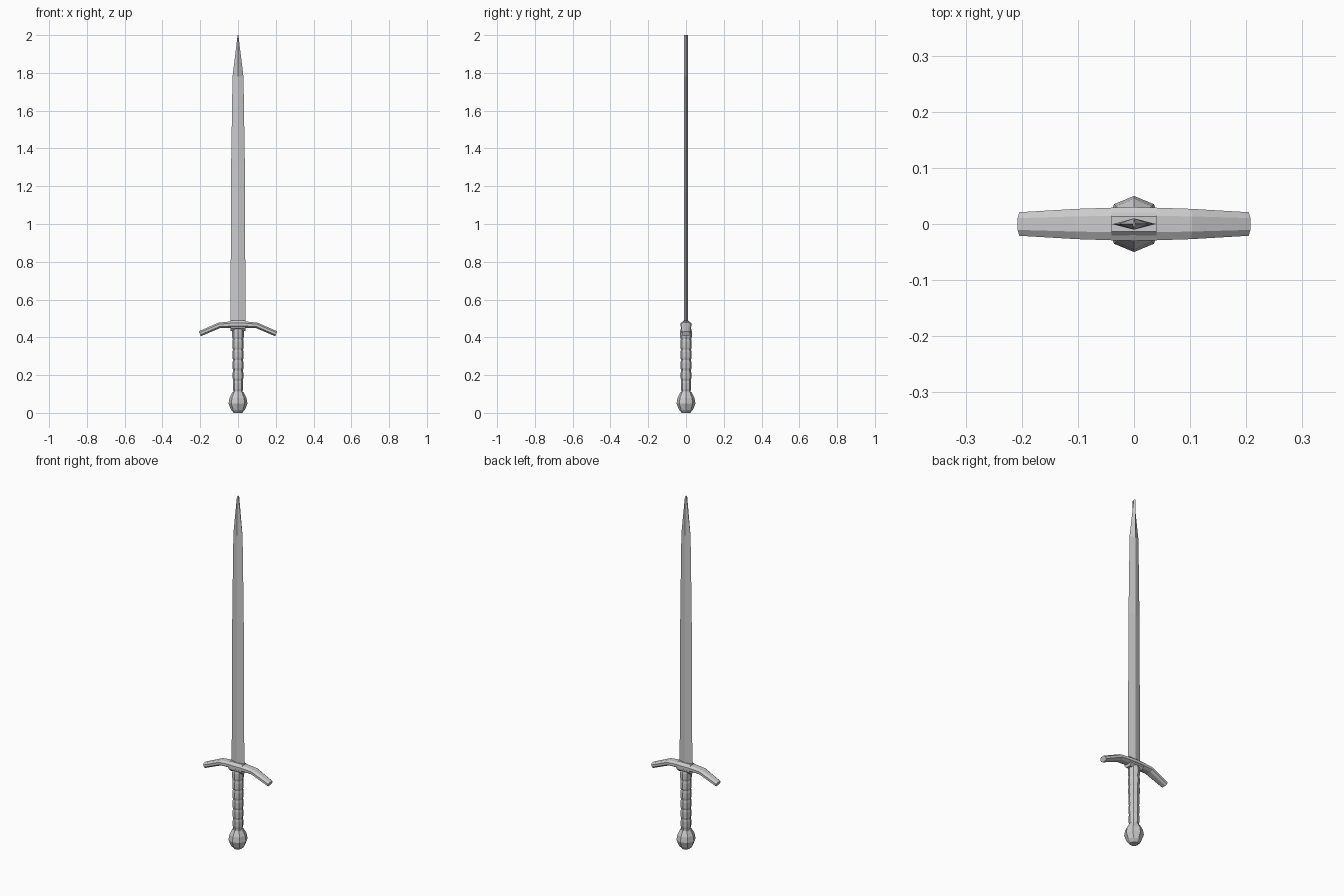
import bpy, bmesh
from math import sin, cos, pi
from mathutils import Vector

if "Cube" in bpy.data.objects:
    bpy.data.objects.remove(bpy.data.objects["Cube"])


def loft(name, rings):
    """Skin a list of equal-length vertex rings and cap both ends."""
    bm = bmesh.new()
    loops = [[bm.verts.new(p) for p in ring] for ring in rings]
    n = len(loops[0])
    for a, b in zip(loops, loops[1:]):
        for i in range(n):
            j = (i + 1) % n
            bm.faces.new((a[i], a[j], b[j], b[i]))
    bm.faces.new(loops[0][::-1])
    bm.faces.new(loops[-1])
    bmesh.ops.remove_doubles(bm, verts=bm.verts, dist=1e-5)
    bmesh.ops.recalc_face_normals(bm, faces=bm.faces)
    mesh = bpy.data.meshes.new(name)
    bm.to_mesh(mesh)
    bm.free()
    obj = bpy.data.objects.new(name, mesh)
    bpy.context.collection.objects.link(obj)
    return obj


def lathe(name, profile, sides=8):
    """Low-poly turned part from (radius, z) pairs."""
    return loft(name, [[(r * cos(2 * pi * i / sides), r * sin(2 * pi * i / sides), z)
                        for i in range(sides)] for r, z in profile])


# Blade: diamond section, the tip narrows to a short edge along y
blade = [(0.040, 0.46), (0.036, 1.33), (0.029, 1.78), (0.002, 2.0)]
loft("blade", [[(w, 0, z), (0, 0.010, z), (-w, 0, z), (0, -0.010, z)] for w, z in blade])

# Crossguard: octagonal bar bent down at both ends
half = [(0.0, 0.467, 0.030, 0.017, 0.0), (0.04, 0.467, 0.029, 0.017, 0.0),
        (0.10, 0.463, 0.027, 0.015, 0.25), (0.202, 0.419, 0.021, 0.014, 0.40)]
stations = [(-x, z, y, h, -a) for x, z, y, h, a in half[:0:-1]] + half
octagon = [(1, 0.45), (0.5, 1), (-0.5, 1), (-1, 0.45),
           (-1, -0.45), (-0.5, -1), (0.5, -1), (1, -0.45)]
loft("crossguard", [[(x + h * v * sin(a), y * u, z + h * v * cos(a)) for u, v in octagon]
                    for x, z, y, h, a in stations])

# Guard block: chamfered collar around the blade root
loft("guard_block", [[(x, 0.027 * u, 0.461 + 0.027 * v) for u, v in octagon]
                     for x in (-0.040, 0.040)])

# Grip: octagonal handle with evenly spaced ribs
grip = [(0.028, 0.09)]
for i in range(6):
    z = 0.115 + i * 0.055
    r = 0.0275 + i * 0.0006
    grip += [(r - 0.003, z), (r, z + 0.012), (r, z + 0.043)]
grip += [(0.028, 0.445)]
lathe("grip", grip)

# Pommel: faceted ball
lathe("pommel", [(0.022, 0.0), (0.037, 0.016), (0.050, 0.050), (0.045, 0.080), (0.029, 0.11)])
